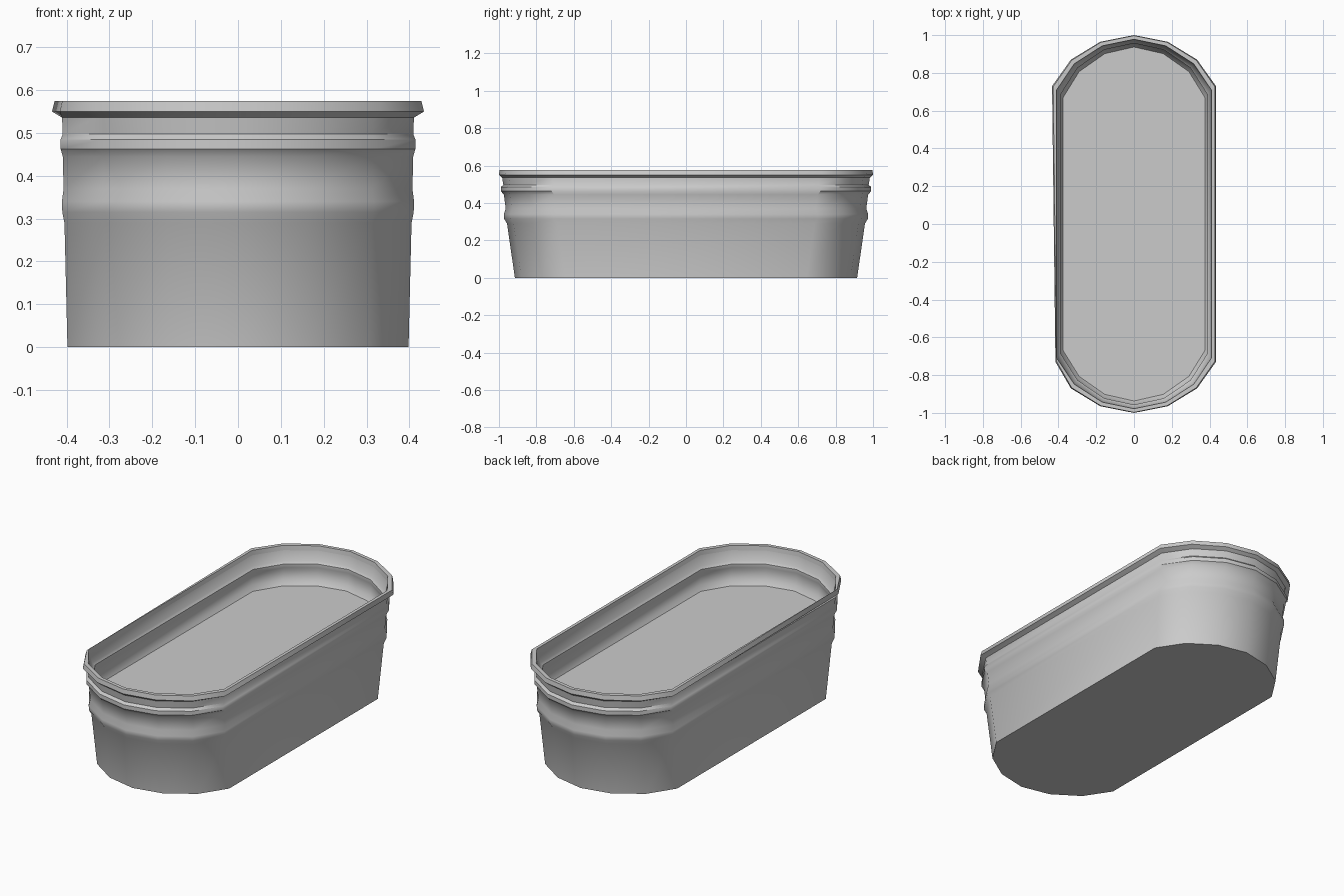
import bpy, bmesh, math

if "Cube" in bpy.data.objects:
    bpy.data.objects.remove(bpy.data.objects["Cube"])

# One dull metal colour
metal = bpy.data.materials.new("galvanised grey")
metal.use_nodes = True
grey = (0.6, 0.6, 0.6, 1)
metal.diffuse_color = grey
metal.node_tree.nodes["Principled BSDF"].inputs["Base Color"].default_value = grey

# Half of one rounded end: share of half width, distance back from the end tip
END = [(1, 0.27), (0.77, 0.13), (0.41, 0.035), (0, 0)]


def outline(half_w, half_l):
    """Long oval ring, anticlockwise, faceted at both ends."""
    end = END + [(-x, d) for x, d in reversed(END[:-1])]
    back = [(x * half_w, half_l - d) for x, d in end]
    return back + [(-x, -y) for x, y in back]


def loft(name, rings, cap_first=False, cap_last=False, skew=()):
    """Skin a stack of (half width, half length, height) rings."""
    bm = bmesh.new()
    loops = []
    for i, (w, l, z) in enumerate(rings):
        loop = [bm.verts.new((x, y, z)) for x, y in outline(w, l)]
        if i in skew:  # slightly bent lip at one corner
            loop[7].co.x += 0.018
        loops.append(loop)
    for a, b in zip(loops, loops[1:]):
        for i in range(len(a)):
            j = (i + 1) % len(a)
            bm.faces.new((a[i], a[j], b[j], b[i]))
    if cap_first:
        bm.faces.new(list(reversed(loops[0])))
    if cap_last:
        bm.faces.new(loops[-1])
    mesh = bpy.data.meshes.new(name)
    bm.to_mesh(mesh)
    bm.free()
    mesh.materials.append(metal)
    obj = bpy.data.objects.new(name, mesh)
    bpy.context.collection.objects.link(obj)
    bpy.ops.object.select_all(action="DESELECT")
    obj.select_set(True)
    bpy.context.view_layer.objects.active = obj
    bpy.ops.object.shade_smooth_by_angle(angle=math.radians(35))
    return obj


# Outer wall with a broad lower bead and a narrow upper bead
loft("outer_wall", [
    (0.398, 0.915, 0), (0.405, 0.957, 0.29), (0.41, 0.972, 0.315),
    (0.411, 0.974, 0.34), (0.407, 0.964, 0.37), (0.409, 0.974, 0.445),
    (0.414, 0.99, 0.463), (0.414, 0.99, 0.485), (0.409, 0.977, 0.497),
    (0.411, 0.984, 0.545)], cap_first=True)

# Rolled lip
loft("rim", [
    (0.411, 0.984, 0.536), (0.434, 1.0, 0.55), (0.428, 0.997, 0.575),
    (0.411, 0.978, 0.575), (0.408, 0.975, 0.545)], skew=(1, 2))

# Inner wall with a shallow ledge, closed by the raised floor
loft("inner_wall", [
    (0.408, 0.975, 0.55), (0.398, 0.966, 0.497), (0.388, 0.957, 0.485),
    (0.388, 0.957, 0.465), (0.396, 0.962, 0.447), (0.392, 0.952, 0.40),
    (0.377, 0.937, 0.375)])
loft("floor", [(0.377, 0.937, 0.375)], cap_last=True)
